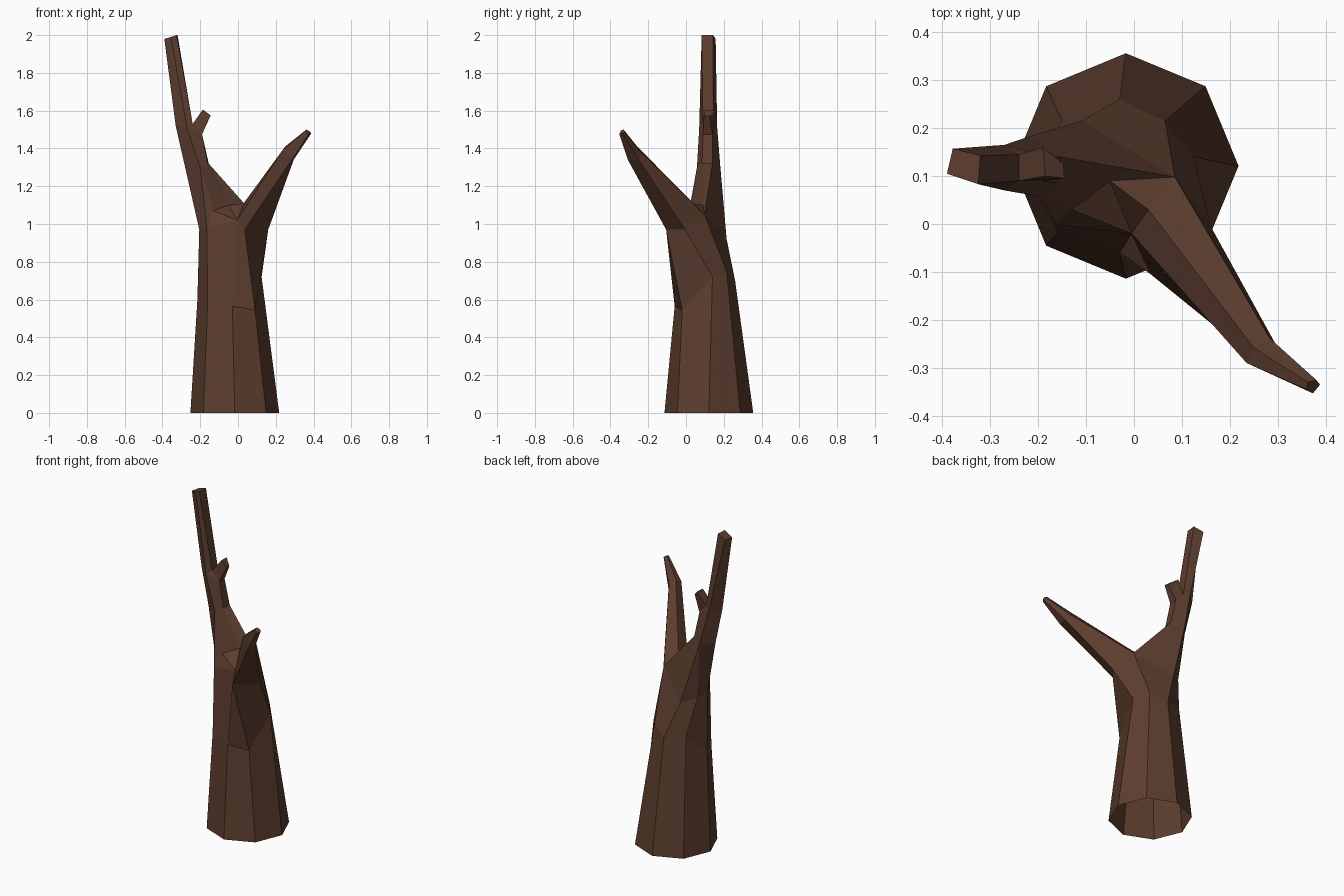
import bpy, bmesh, math

if "Cube" in bpy.data.objects:
    bpy.data.objects.remove(bpy.data.objects["Cube"])

bm = bmesh.new()


def verts(points):
    return [bm.verts.new(p) for p in points]


def face(*vs):
    """Make a face, dropping repeated corners; bent quads become triangles."""
    u = list(dict.fromkeys(vs))
    if len(u) > 2:
        bm.faces.new(u)


def loft(a, b):
    for i in range(len(a)):
        j = (i + 1) % len(a)
        face(a[i], a[j], b[j], b[i])


# Trunk: octagonal open base, a waist ring, then a shoulder ring
base = verts([(-0.017 + 0.235 * math.cos(k * math.pi / 4),
               0.121 + 0.235 * math.sin(k * math.pi / 4), 0) for k in range(8)])
waist = verts([(.125, .14, .72), (.065, .215, .75), (-.03, .26, .70), (-.15, .215, .72),
               (-.215, .10, .60), (-.16, -.02, .59), (-.03, -.06, .565), (.09, -.02, .545)])
shoulder = verts([(.16, -.005, .97), (.085, .098, 1.05), (-.11, .215, .92), (-.19, .16, .95),
                  (-.205, .08, .97), (-.165, .0, .98), (-.005, -.02, 1.02), (.035, -.105, .97)])
loft(base, waist)
loft(waist, shoulder)
s = shoulder

# Crotch between the two branches
c_front, c_left, c_right = verts([(-.13, .03, 1.07), (-.05, .09, 1.10), (.03, .03, 1.11)])
face(s[6], c_front, s[5])
face(s[6], c_left, c_front)
face(s[6], c_right, c_left)
face(c_right, s[1], c_left)

# Right branch: five sides, bending to a thin capped tip
r_mid = verts([(.235, -.29, 1.39), (.285, -.308, 1.34), (.295, -.25, 1.34),
               (.283, -.238, 1.38), (.25, -.258, 1.41)])
r_tip = verts([(.36, -.345, 1.495), (.373, -.353, 1.475), (.388, -.335, 1.48),
               (.38, -.325, 1.49), (.362, -.33, 1.50)])
loft([s[6], s[7], s[0], s[1], c_right], r_mid)
loft(r_mid, r_tip)
face(*r_tip)

# Left branch: corners run left, front, inner front, inner back, back
l_low = verts([(-.28, .11, 1.30), (-.20, .058, 1.30), (-.16, .085, 1.32),
               (-.155, .14, 1.32), (-.22, .182, 1.30)])
l_mid = verts([(-.33, .115, 1.52), (-.27, .07, 1.51), (-.19, .09, 1.475),
               (-.19, .14, 1.475), (-.27, .165, 1.51)])
l_tip = verts([(-.39, .105, 1.98), (-.355, .093, 1.99), (-.325, .083, 2.0),
               (-.32, .143, 2.0), (-.378, .157, 1.98)])
L, F, RF, RB, B = l_low
loft([s[4], s[5], c_front, c_left, s[1], s[2], s[3]], [L, F, F, RF, RB, B, B])
loft(l_low, l_mid)

# Twig grows from the inner side of the left branch
notch = verts([(-.24, .09, 1.53), (-.24, .145, 1.53)])
twig_root = [l_mid[2], l_mid[3], notch[1], notch[0]]
twig_end = verts([(-.145, .095, 1.575), (-.147, .125, 1.57), (-.19, .16, 1.60), (-.185, .10, 1.605)])
loft(twig_root, twig_end)
face(*twig_end)
face(l_mid[1], l_mid[2], notch[0])
face(l_mid[3], l_mid[4], notch[1])
loft([l_mid[0], l_mid[1], notch[0], notch[1], l_mid[4]], l_tip)
face(*l_tip)

bmesh.ops.recalc_face_normals(bm, faces=bm.faces[:])
mesh = bpy.data.meshes.new("dead_tree")
bm.to_mesh(mesh)
bm.free()

# Bark colour
bark = bpy.data.materials.new("brown bark")
bark.diffuse_color = (0.107, 0.047, 0.028, 1)
bark.use_nodes = True
bark.node_tree.nodes["Principled BSDF"].inputs["Base Color"].default_value = bark.diffuse_color
mesh.materials.append(bark)
bpy.context.collection.objects.link(bpy.data.objects.new("dead_tree", mesh))
